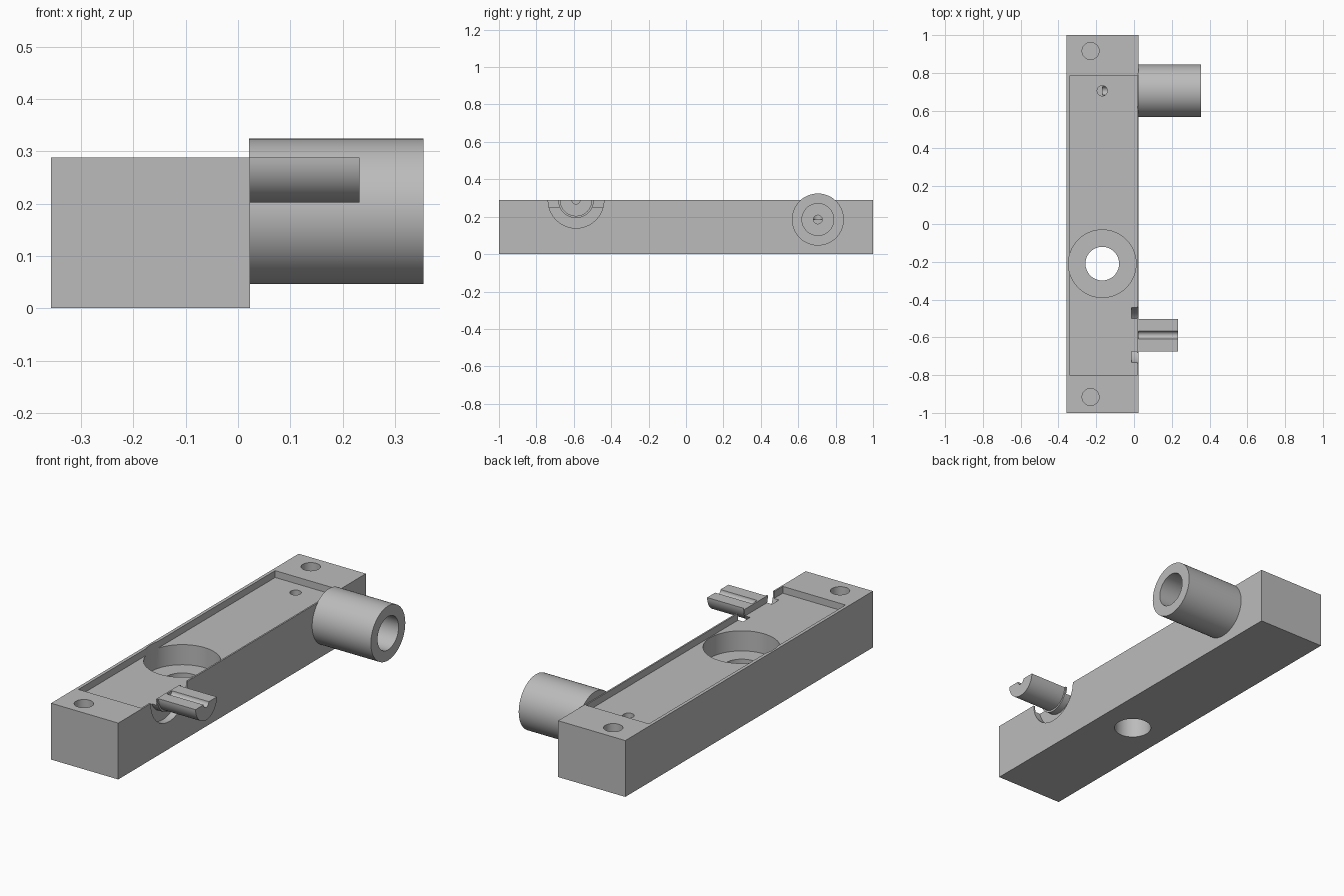
import bpy
import bmesh
from math import pi, sin, cos, asin
from mathutils import Matrix

cube = bpy.data.objects.get("Cube")
if cube:
    bpy.data.objects.remove(cube, do_unlink=True)

grey = bpy.data.materials.new("plain grey")
grey.use_nodes = True
COLOUR = (0.5, 0.5, 0.5, 1)
grey.diffuse_color = COLOUR
grey.node_tree.nodes["Principled BSDF"].inputs["Base Color"].default_value = COLOUR


def add_object(name, bm):
    bmesh.ops.recalc_face_normals(bm, faces=bm.faces)
    mesh = bpy.data.meshes.new(name)
    bm.to_mesh(mesh)
    bm.free()
    mesh.materials.append(grey)
    obj = bpy.data.objects.new(name, mesh)
    bpy.context.collection.objects.link(obj)
    return obj


def box(name, x, y, z):
    bm = bmesh.new()
    bmesh.ops.create_cube(bm, size=1)
    for v in bm.verts:
        for i, (lo, hi) in enumerate((x, y, z)):
            v.co[i] = lo if v.co[i] < 0 else hi
    return add_object(name, bm)


def cylinder(name, axis, start, end, a, b, radius, sides=64):
    """Cylinder along x (a, b = y, z) or along z (a, b = x, y)."""
    bm = bmesh.new()
    bmesh.ops.create_cone(bm, cap_ends=True, segments=sides, radius1=radius,
                          radius2=radius, depth=end - start)
    mid = (start + end) / 2
    if axis == "x":
        move = Matrix.Translation((mid, a, b)) @ Matrix.Rotation(pi / 2, 4, "Y")
    else:
        move = Matrix.Translation((a, b, mid))
    bm.transform(move)
    return add_object(name, bm)


def cut(target, cutter):
    mod = target.modifiers.new("cut", "BOOLEAN")
    mod.operation = "DIFFERENCE"
    mod.solver = "EXACT"
    mod.object = cutter
    bpy.context.view_layer.objects.active = target
    bpy.ops.object.modifier_apply(modifier=mod.name)
    bpy.data.objects.remove(cutter, do_unlink=True)


TOP, FLOOR, SIDE = 0.288, 0.253, 0.023
PEG_Y, TUBE_Y, TUBE_Z = -0.588, 0.705, 0.185
MID_X = -0.168

# Long block with a shallow tray in its top
body = box("body", (-0.357, SIDE), (-1, 1), (0, TOP))
cut(body, box("tray_cutter", (-0.34, 0.015), (-0.803, 0.786), (FLOOR, 0.4)))

# Round pocket with a through hole
cut(body, cylinder("pocket_cutter", "z", 0.15, 0.4, MID_X, -0.21, 0.179))
cut(body, cylinder("through_cutter", "z", -0.1, 0.3, MID_X, -0.21, 0.089))

# Blind screw holes at both ends
for y in (-0.916, 0.916):
    cut(body, cylinder("screw_cutter", "z", 0.08, 0.4, -0.23, y, 0.045, 48))

# Narrow channel from the tray to the tube
cut(body, cylinder("port_cutter", "z", TUBE_Z, 0.4, MID_X, TUBE_Y, 0.027, 32))
cut(body, cylinder("channel_cutter", "x", MID_X, 0.1, TUBE_Y, TUBE_Z, 0.023, 32))

# Ring-shaped relief around the peg
ring = cylinder("ring_cutter", "x", -0.013, 0.06, PEG_Y, TOP, 0.149)
cut(ring, cylinder("ring_core", "x", -0.1, 0.1, PEG_Y, TOP, 0.095))
cut(body, ring)

# Side tube
tube = cylinder("side_tube", "x", 0.021, 0.355, TUBE_Y, TUBE_Z, 0.139, 96)
cut(tube, cylinder("bore_cutter", "x", 0, 0.4, TUBE_Y, TUBE_Z, 0.085))

# Half-round peg with a groove along its flat top
R, G, N = 0.086, 0.021, 32
profile = [(R * cos(pi + pi * i / N), R * sin(pi + pi * i / N)) for i in range(N + 1)]
profile += [(G * cos(pi * i / 12), -G * sin(pi * i / 12)) for i in range(13)]
bm = bmesh.new()
face = bm.faces.new([bm.verts.new((0.016, PEG_Y + y, TOP + z)) for y, z in profile])
grown = bmesh.ops.extrude_face_region(bm, geom=[face])
bmesh.ops.translate(bm, vec=(0.216, 0, 0),
                    verts=[g for g in grown["geom"] if isinstance(g, bmesh.types.BMVert)])
peg = add_object("grooved_peg", bm)

# Smooth round walls, crisp edges
for obj in (body, tube, peg):
    bpy.ops.object.select_all(action="DESELECT")
    obj.select_set(True)
    bpy.context.view_layer.objects.active = obj
    bpy.ops.object.shade_smooth_by_angle(angle=pi / 6)
